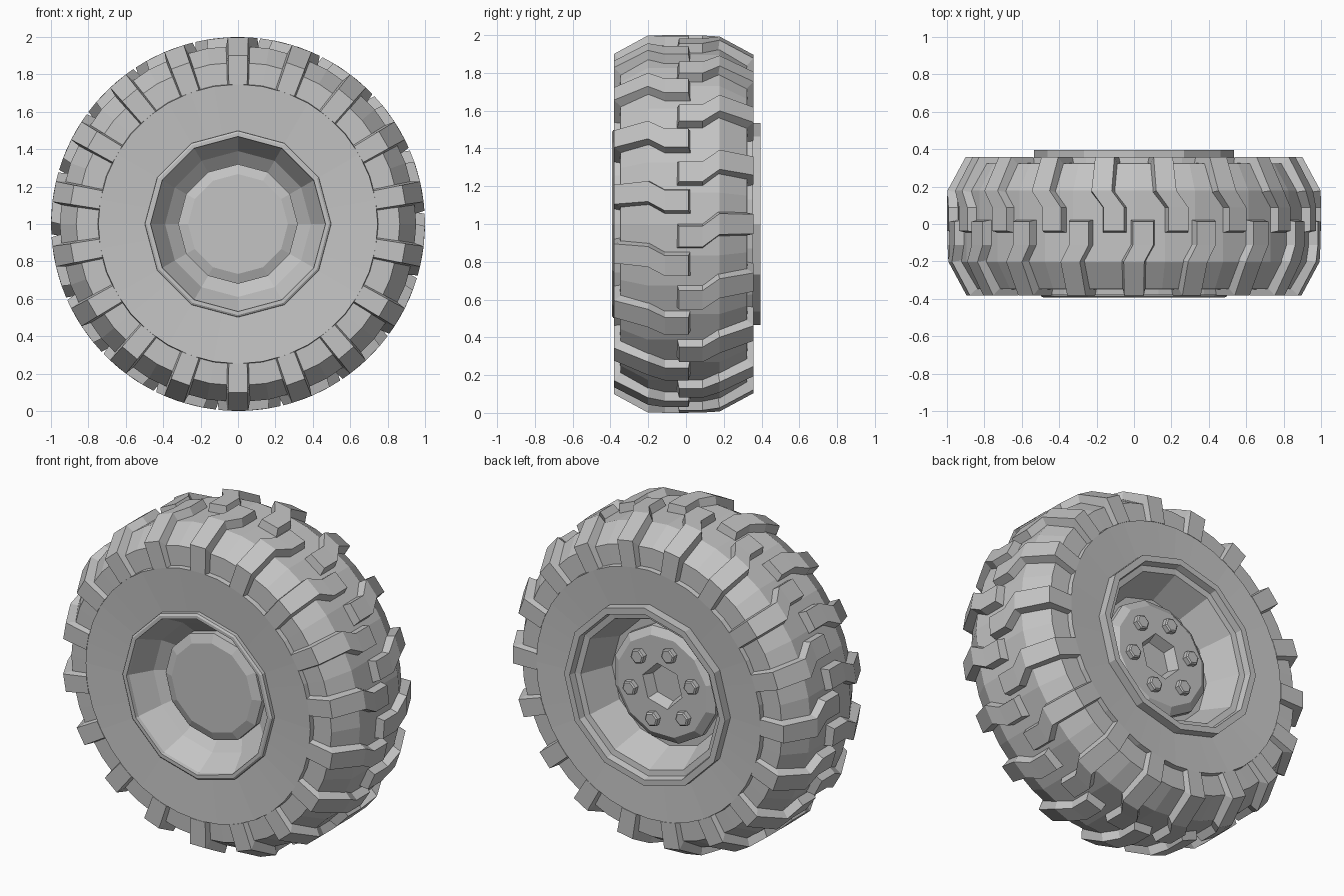
import bpy
import bmesh
from math import cos, sin, pi, radians

cube = bpy.data.objects.get("Cube")
if cube:
    bpy.data.objects.remove(cube)

AXLE_Z = 1.0
MID_Y = -0.012
LUGS = 18

grey = bpy.data.materials.new("plain_grey")
grey.use_nodes = True
colour = (0.55, 0.55, 0.55, 1)
grey.diffuse_color = colour
grey.node_tree.nodes["Principled BSDF"].inputs["Base Color"].default_value = colour


def finish(bm, name):
    bmesh.ops.recalc_face_normals(bm, faces=bm.faces)
    mesh = bpy.data.meshes.new(name)
    bm.to_mesh(mesh)
    bm.free()
    mesh.materials.append(grey)
    obj = bpy.data.objects.new(name, mesh)
    obj.location.z = AXLE_Z
    bpy.context.collection.objects.link(obj)
    return obj


def polygon_radius(r, angle, sides):
    """Radius at an angle on a regular polygon with its corners at r."""
    step = 2 * pi / sides
    return r * cos(step / 2) / cos(angle % step - step / 2)


def revolve(name, profile, segments, phase=0, loop=False):
    """Spin (y, radius[, polygon sides]) points round the axle."""
    bm = bmesh.new()
    rings = []
    for y, r, *sides in profile:
        ring = []
        for i in range(segments):
            a = 2 * pi * i / segments
            rad = polygon_radius(r, a + 1e-6, sides[0]) if sides else r
            ring.append(bm.verts.new((rad * cos(a + phase), y, rad * sin(a + phase))))
        rings.append(ring)
    pairs = list(zip(rings, rings[1:]))
    if loop:
        pairs.append((rings[-1], rings[0]))
    else:
        bm.faces.new(rings[0])
        bm.faces.new(rings[-1])
    for p, q in pairs:
        for i in range(segments):
            j = (i + 1) % segments
            bm.faces.new((p[i], p[j], q[j], q[i]))
    return finish(bm, name)


# Tyre body: slightly dished sidewalls, stepped shoulders and crown
half = [(0.35, 0.485, 12), (0.368, 0.747), (0.338, 0.75), (0.335, 0.865), (0.19, 0.953)]
tyre = [(MID_Y - p[0], *p[1:]) for p in half]
tyre += [(MID_Y + p[0], *p[1:]) for p in reversed(half)]
revolve("tyre_body", tyre, 36, loop=True)

# Tapered tread lugs: y, outer radius, base y, base radius, half width, skew share
LUG = [
    (0.37, 0.745, 0.32, 0.74, 0.049, 0),
    (0.37, 0.9, 0.32, 0.85, 0.052, 0),
    (0.19, 0.998, 0.18, 0.93, 0.055, 0),
    (0.1, 0.998, 0.1, 0.93, 0.055, 1),
    (-0.025, 0.998, -0.038, 0.93, 0.055, 1),
]
TAPER = 0.012


def tread(name, side, start, skew):
    bm = bmesh.new()
    for k in range(LUGS):
        sections = []
        for y, r, yb, rb, w, share in LUG:
            a = radians(start + skew * share) + 2 * pi * k / LUGS
            wb = w + TAPER
            corners = ((y, r, -w), (y, r, w), (yb, rb, wb), (yb, rb, -wb))
            sections.append([
                bm.verts.new((c * cos(a) - t * sin(a), MID_Y + side * d,
                              c * sin(a) + t * cos(a)))
                for d, c, t in corners])
        bm.faces.new(sections[0])
        bm.faces.new(sections[-1])
        for p, q in zip(sections, sections[1:]):
            for i in range(4):
                j = (i + 1) % 4
                bm.faces.new((p[i], p[j], q[j], q[i]))
    finish(bm, name)


tread("front_tread_lugs", -1, 90, -2.8)
tread("back_tread_lugs", 1, 100, -3.8)

# Rim: front dish with raised cap, lip, barrel, back flange and back dish
rim = [
    (-0.25, 0.267), (-0.23, 0.32), (-0.19, 0.32), (-0.245, 0.39),
    (-0.37, 0.465), (-0.392, 0.468), (-0.392, 0.487), (-0.385, 0.498), (-0.3, 0.5),
    (0.3, 0.535), (0.395, 0.535), (0.395, 0.498), (0.355, 0.49),
    (0.35, 0.455), (0.16, 0.38), (0.16, 0.3),
]
revolve("rim", rim, 12)

# Back hub with a hexagonal recess
hub = [(0.15, 0.345), (0.195, 0.345), (0.225, 0.3), (0.225, 0.135, 6), (0.16, 0.11, 6)]
revolve("back_hub", hub, 12, phase=radians(15))

# Six hexagonal wheel nuts
for k in range(6):
    a = radians(45 + 60 * k)
    nut = revolve(f"wheel_nut_{k + 1}", [(0.21, 0.045), (0.252, 0.045), (0.258, 0.036)], 6, phase=a)
    nut.location.x = 0.21 * cos(a)
    nut.location.z += 0.21 * sin(a)
